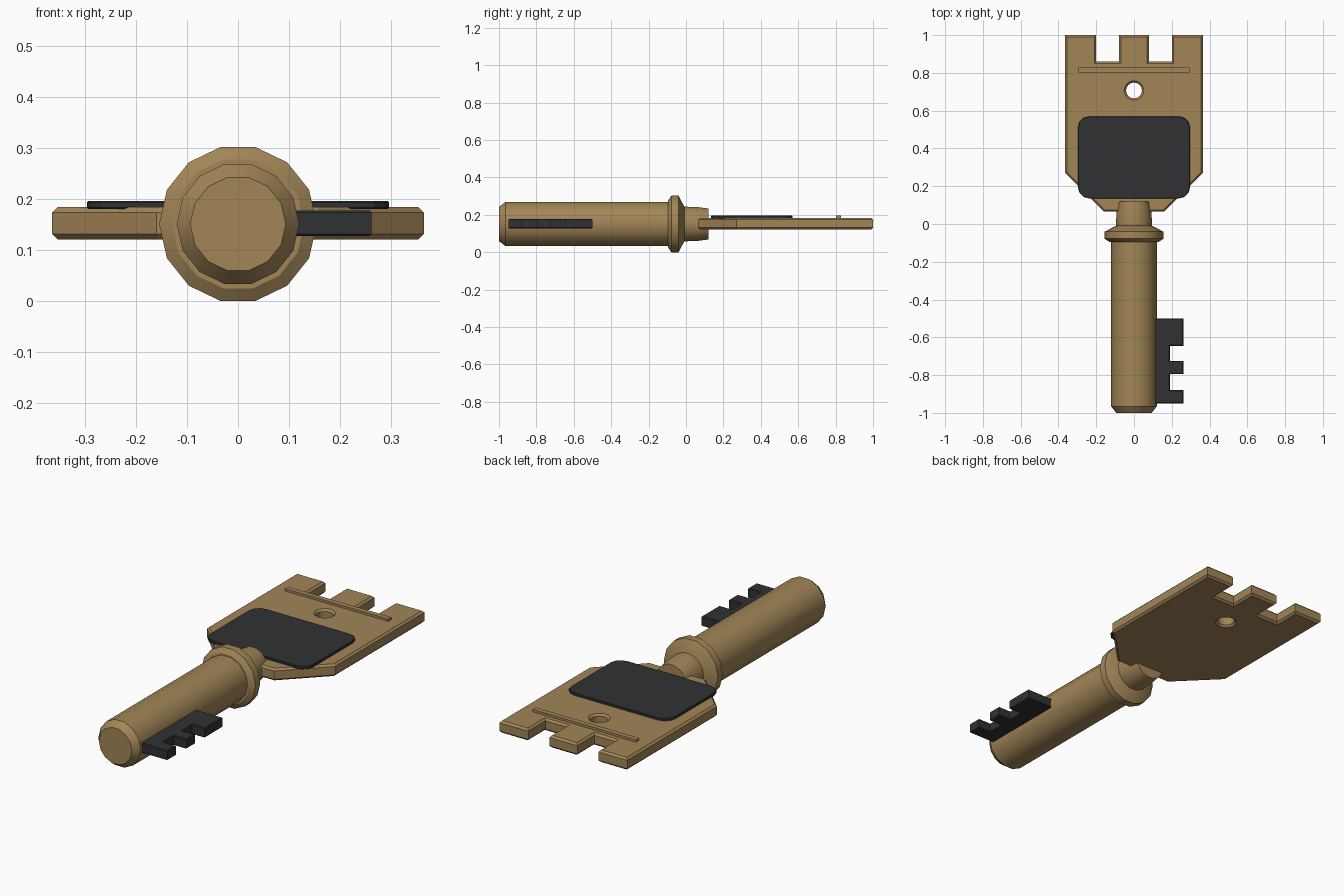
import bpy, bmesh, math
from mathutils import Matrix, Vector

cube = bpy.data.objects.get("Cube")
if cube:
    bpy.data.objects.remove(cube, do_unlink=True)

AXIS_Z = 0.151


def make_material(name, color, metallic=0.0):
    mat = bpy.data.materials.new(name)
    mat.use_nodes = True
    mat.diffuse_color = color
    bsdf = mat.node_tree.nodes["Principled BSDF"]
    bsdf.inputs["Base Color"].default_value = color
    return mat


brass = make_material("brass", (0.36, 0.235, 0.095, 1))
dark = make_material("dark_grey", (0.028, 0.031, 0.034, 1))


def finish(name, bm, mat, smooth=None):
    bmesh.ops.recalc_face_normals(bm, faces=bm.faces)
    mesh = bpy.data.meshes.new(name)
    bm.to_mesh(mesh)
    bm.free()
    obj = bpy.data.objects.new(name, mesh)
    bpy.context.collection.objects.link(obj)
    mesh.materials.append(mat)
    if smooth:
        bpy.ops.object.select_all(action="DESELECT")
        obj.select_set(True)
        bpy.context.view_layer.objects.active = obj
        bpy.ops.object.shade_smooth_by_angle(angle=math.radians(smooth))
    return obj


def lathe(name, profile, sides, mat, matrix, smooth=None):
    """Capped turned solid from (radius, height) pairs."""
    bm = bmesh.new()
    rings = []
    for r, h in profile:
        angles = [2 * math.pi * i / sides for i in range(sides)]
        rings.append([bm.verts.new((r * math.cos(a), r * math.sin(a), h)) for a in angles])
    for low, high in zip(rings, rings[1:]):
        for i in range(sides):
            j = (i + 1) % sides
            bm.faces.new((low[i], low[j], high[j], high[i]))
    bm.faces.new(rings[0])
    bm.faces.new(rings[-1])
    bm.transform(matrix)
    return finish(name, bm, mat, smooth)


def slab(name, outline, z0, z1, mat, rim=0.0, corner=0.0):
    """Extruded outline with optional rounded corners and chamfered rims."""
    bm = bmesh.new()
    face = bm.faces.new([bm.verts.new((x, y, z0)) for x, y in outline])
    new = bmesh.ops.extrude_face_region(bm, geom=[face])["geom"]
    top = [v for v in new if isinstance(v, bmesh.types.BMVert)]
    bmesh.ops.translate(bm, verts=top, vec=Vector((0, 0, z1 - z0)))
    bmesh.ops.recalc_face_normals(bm, faces=bm.faces)

    def is_upright(e):
        return abs(e.verts[0].co.z - e.verts[1].co.z) > 1e-5

    if corner:
        edges = [e for e in bm.edges if is_upright(e)]
        bmesh.ops.bevel(bm, geom=edges, offset=corner, segments=3, profile=0.5, affect="EDGES")
    if rim:
        edges = [e for e in bm.edges if not is_upright(e)]
        bmesh.ops.bevel(bm, geom=edges, offset=rim, segments=1, affect="EDGES")
    return finish(name, bm, mat)


def rectangle(x, y0, y1):
    return [(-x, y0), (x, y0), (x, y1), (-x, y1)]


# Turned shaft, collar and neck
along_y = Matrix.Translation((0, 0, AXIS_Z)) @ Matrix.Rotation(-math.pi / 2, 4, "X")
lathe("shaft", [(0.094, -1), (0.1205, -0.965), (0.1205, -0.07)], 14, brass, along_y, 30)
lathe("collar", [(0.13, -0.095), (0.155, -0.078), (0.155, -0.04), (0.093, -0.008)],
      14, brass, along_y, 30)
lathe("neck", [(0.095, -0.03), (0.095, 0.0), (0.093, 0.06), (0.085, 0.12)],
      14, brass, along_y, 30)

# Flat bow plate with two notches, mirrored half outline
half = [(0.16, 0.065), (0.365, 0.27), (0.365, 1), (0.2, 1),
        (0.2, 0.86), (0.08, 0.86), (0.08, 1)]
outline = half + [(-x, y) for x, y in reversed(half)]
plate = slab("bow_plate", outline, 0.121, 0.184, brass, rim=0.01)

# Round hole with flared rims
flare = [(0.065, -0.05), (0.052, -0.0315), (0.042, -0.0215),
         (0.042, 0.0215), (0.052, 0.0315), (0.065, 0.05)]
cutter = lathe("hole_cutter", flare, 16, brass, Matrix.Translation((0, 0.707, 0.1525)))
cutter.hide_render = True
cutter.hide_viewport = True
cut = plate.modifiers.new("hole", "BOOLEAN")
cut.operation = "DIFFERENCE"
cut.solver = "EXACT"
cut.object = cutter

# Raised trim on the plate
slab("inlay_panel", rectangle(0.297, 0.135, 0.57), 0.18, 0.196, dark, rim=0.003, corner=0.06)
slab("trim_strip", rectangle(0.295, 0.803, 0.829), 0.18, 0.196, brass)

# Toothed bit on the side of the shaft
bit = [(0.1, -0.95)]
for y0, y1 in [(-0.95, -0.88), (-0.795, -0.725), (-0.645, -0.5)]:
    bit += [(0.19, y0), (0.262, y0), (0.262, y1), (0.19, y1)]
bit.remove((0.19, -0.95))
bit.remove((0.19, -0.5))
bit.append((0.1, -0.5))
slab("key_bit", bit, 0.127, 0.178, dark, rim=0.004)
